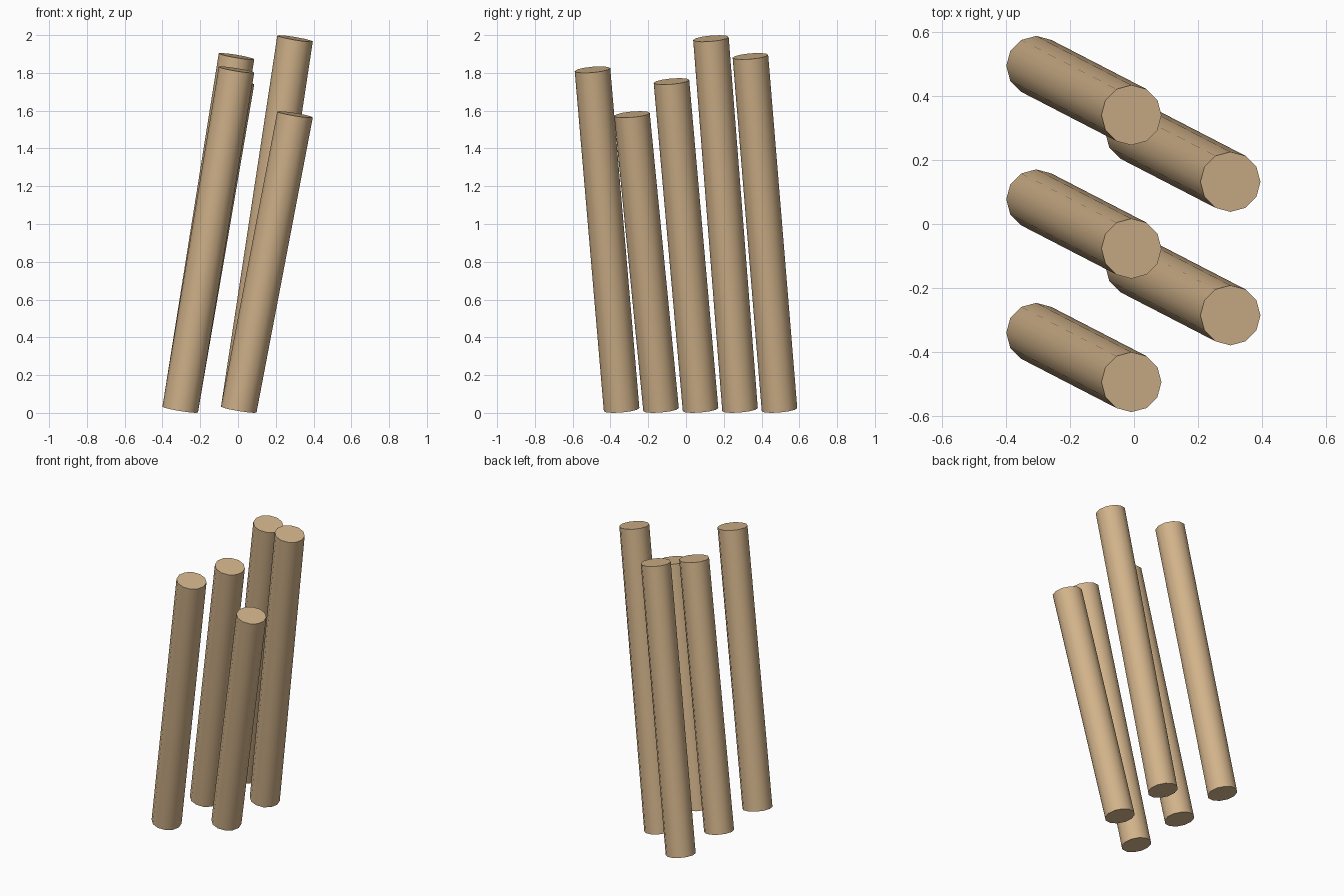
import bpy
import bmesh
import math
from mathutils import Vector

cube = bpy.data.objects.get("Cube")
if cube:
    bpy.data.objects.remove(cube, do_unlink=True)

wood = bpy.data.materials.new("tan_wood")
wood.use_nodes = True
tan = (0.644, 0.45, 0.256, 1.0)
wood.diffuse_color = tan
wood.node_tree.nodes["Principled BSDF"].inputs["Base Color"].default_value = tan

RADIUS = 0.094
SIDES = 12
LEAN = Vector((0.298, -0.154))    # sideways shift from foot to top
TILT = LEAN / 1.8                 # slope of the cut ends
FOOT_Z = RADIUS * TILT.length     # lowest rim point touches the ground


def leaning_pole(name, x, y, top_z):
    """Round pole with parallel slanted ends, leaning from its foot."""
    bm = bmesh.new()
    bmesh.ops.create_cone(bm, cap_ends=True, segments=SIDES,
                          radius1=RADIUS, radius2=RADIUS, depth=1.0)
    for v in bm.verts:
        at_top = v.co.z > 0
        rim = v.co.xy
        shift = LEAN if at_top else Vector((0, 0))
        height = top_z if at_top else FOOT_Z
        v.co = (x + rim.x + shift.x, y + rim.y + shift.y,
                height - rim.dot(TILT))
    bm.normal_update()
    mesh = bpy.data.meshes.new(name)
    bm.to_mesh(mesh)
    bm.free()
    mesh.materials.append(wood)
    obj = bpy.data.objects.new(name, mesh)
    bpy.context.collection.objects.link(obj)
    return obj


# Staggered row of poles, front to back
bpy.ops.object.select_all(action="DESELECT")
for i, top_z in enumerate((1.817, 1.58, 1.755, 1.982, 1.888)):
    foot_x = 0.004 if i % 2 else -0.306
    pole = leaning_pole(f"pole_{i + 1}", foot_x, -0.341 + 0.209 * i, top_z)
    pole.select_set(True)
    bpy.context.view_layer.objects.active = pole

# Smooth sides, crisp cut ends
bpy.ops.object.shade_smooth_by_angle(angle=math.radians(40))
